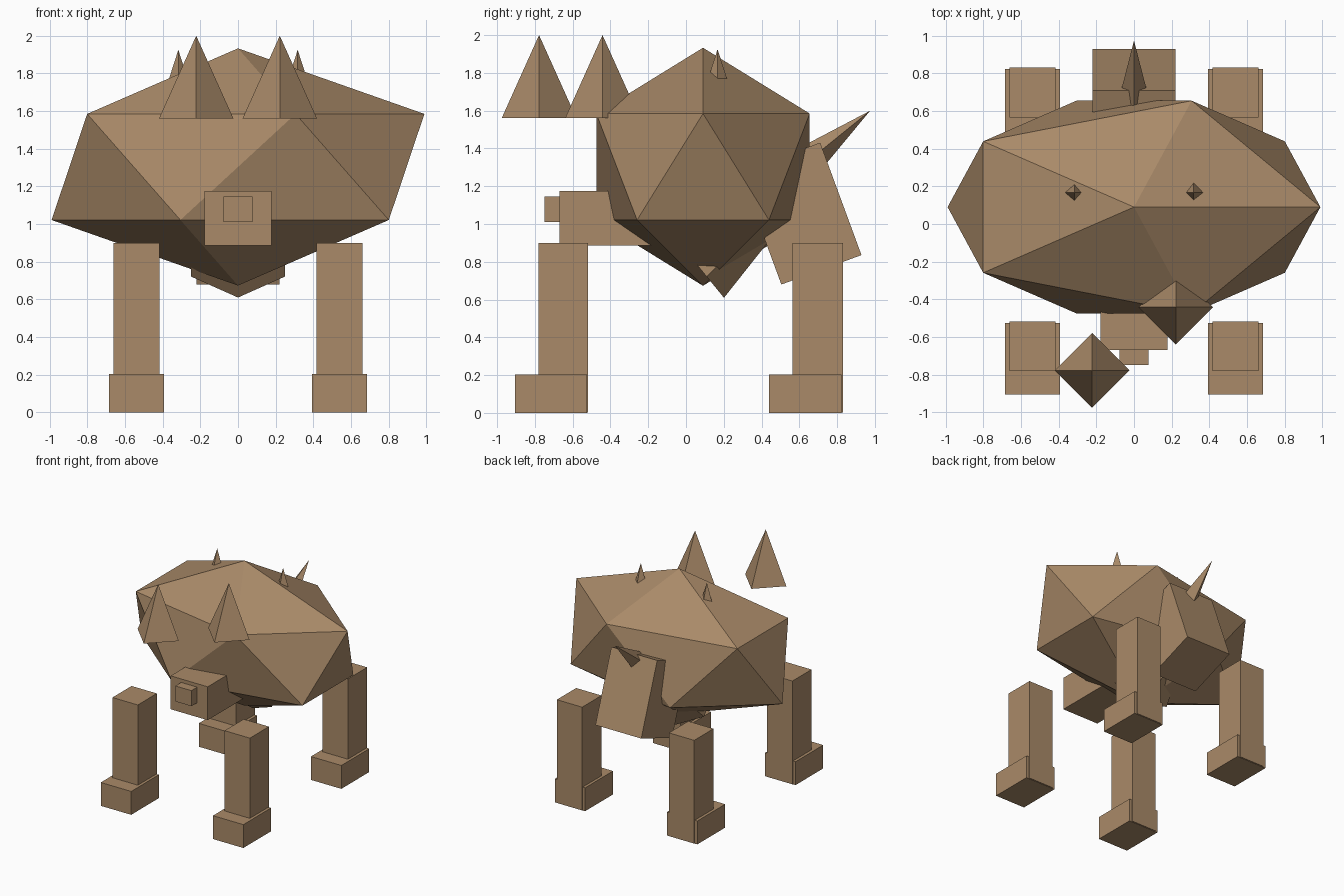
import bpy
from math import radians, sin, cos

cube = bpy.data.objects.get("Cube")
if cube:
    bpy.data.objects.remove(cube, do_unlink=True)

# Single hide colour
hide = bpy.data.materials.new("tan_brown")
hide.use_nodes = True
COLOUR = (0.40, 0.255, 0.14, 1)
hide.diffuse_color = COLOUR
bsdf = next(n for n in hide.node_tree.nodes if n.type == 'BSDF_PRINCIPLED')
bsdf.inputs["Base Color"].default_value = COLOUR
bsdf.inputs["Roughness"].default_value = 0.9


def finish(name):
    ob = bpy.context.object
    ob.name = ob.data.name = name
    ob.data.materials.clear()
    ob.data.materials.append(hide)
    return ob


def box(name, centre, size, tilt=0):
    bpy.ops.mesh.primitive_cube_add(size=1, location=centre,
                                    rotation=(radians(tilt), 0, 0))
    bpy.context.object.scale = size
    return finish(name)


def span(name, x, y, z):
    """Box between the low and high limits on each axis."""
    limits = (x, y, z)
    return box(name, [(a + b) / 2 for a, b in limits], [b - a for a, b in limits])


def cone(name, base, radius, height, tilt=0, sides=4, tip=0):
    """Cone standing on its base centre, tilted about x."""
    t = radians(tilt)
    axis = (0, -sin(t), cos(t))
    centre = [b + a * height / 2 for a, b in zip(axis, base)]
    bpy.ops.mesh.primitive_cone_add(vertices=sides, radius1=radius, radius2=tip,
                                    depth=height, location=centre, rotation=(t, 0, 0))
    return finish(name)


# Body: stretched icosahedron
bpy.ops.mesh.primitive_ico_sphere_add(subdivisions=1, radius=1, location=(0, 0.09, 1.303))
bpy.context.object.scale = (1.107, 0.664, 0.63)
finish("body")

# Head and snout
span("head", (-0.178, 0.178), (-0.67, -0.17), (0.885, 1.175))
span("snout", (-0.077, 0.077), (-0.75, -0.66), (1.01, 1.145))

# Six-sided neck under the belly
cone("neck", (0, 0.018, 0.833), 0.289, 0.5, tilt=-50.7, sides=6, tip=0.18)

# Tail block and its spike
box("tail", (0, 0.6075, 1.055), (0.44, 0.452, 0.634), tilt=20.2)
cone("tail_spike", (0, 0.664, 1.348), 0.08, 0.4, tilt=-51)

# Legs and feet
for side, s in (("left", 1), ("right", -1)):
    for end, leg_y, foot_y in (("front", (-0.78, -0.518), (-0.905, -0.525)),
                               ("back", (0.565, 0.83), (0.44, 0.823))):
        leg_x = sorted((s * 0.417, s * 0.66))
        foot_x = sorted((s * 0.393, s * 0.685))
        span(f"{end}_{side}_leg", leg_x, leg_y, (0.003, 0.9))
        span(f"{end}_{side}_foot", foot_x, foot_y, (0, 0.203))

    # Small back spike on each side
    cone(f"{side}_back_spike", (s * 0.317, 0.167, 1.77), 0.05, 0.155)

# Large horns, staggered front to back
cone("left_horn", (0.222, -0.442, 1.56), 0.198, 0.44)
cone("right_horn", (-0.222, -0.778, 1.56), 0.198, 0.44)
